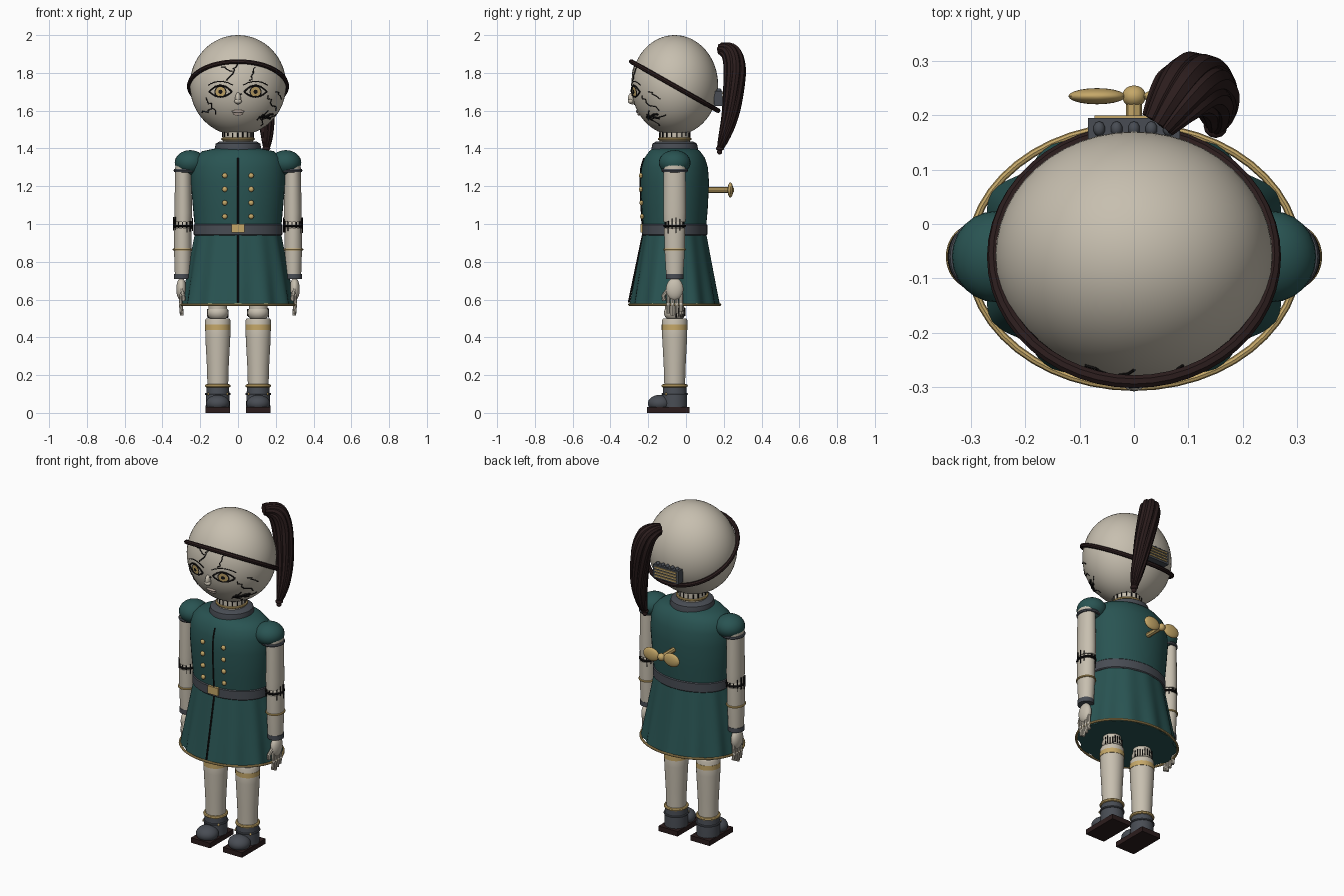
import bpy, bmesh, math, random
from mathutils import Vector, Matrix

if "Cube" in bpy.data.objects:
    bpy.data.objects.remove(bpy.data.objects["Cube"])
random.seed(4)
MID = -0.06                                   # y of the body axis
HEAD = Vector((0, MID, 1.735))
HEAD_R = Vector((0.255, 0.23, 0.265))


def material(name, r, g, b):
    m = bpy.data.materials.new(name)
    m.use_nodes = True
    m.diffuse_color = (r, g, b, 1)
    m.node_tree.nodes["Principled BSDF"].inputs["Base Color"].default_value = (r, g, b, 1)
    return m


CREAM = material("porcelain cream", .57, .52, .43)
GREEN = material("coat green", .022, .088, .085)
GREY = material("slate grey", .065, .073, .088)
BROWN = material("dark brown", .024, .012, .012)
GOLD = material("brass gold", .56, .39, .14)
BLACK = material("crack black", .008, .007, .007)
LIPS = material("pale lips", .43, .35, .3)


def place(name, mesh, mat):
    ob = bpy.data.objects.new(name, mesh)
    bpy.context.collection.objects.link(ob)
    mesh.materials.clear()
    mesh.materials.append(mat)
    for p in mesh.polygons:
        p.use_smooth = True
    mesh.set_sharp_from_angle(angle=math.radians(40))
    return ob


def finish(name, bm, mat):
    bmesh.ops.recalc_face_normals(bm, faces=bm.faces[:])
    mesh = bpy.data.meshes.new(name)
    bm.to_mesh(mesh)
    bm.free()
    return place(name, mesh, mat)


def lathe(name, mat, rings, x=0, y=MID, n=32, wave=0, lobes=12):
    """Elliptical rings (rx, ry, z) joined into a capped solid; wave adds folds downward."""
    bm = bmesh.new()
    loops = []
    for i, (rx, ry, z) in enumerate(rings):
        loop = []
        for k in range(n):
            a = math.tau * k / n
            f = 1 - wave * (1 - i / len(rings)) * (1 - math.cos(lobes * a)) / 2
            loop.append(bm.verts.new((x + rx * f * math.cos(a), y + ry * f * math.sin(a), z)))
        loops.append(loop)
    for a, b in zip(loops, loops[1:]):
        for k in range(n):
            bm.faces.new((a[k], a[(k + 1) % n], b[(k + 1) % n], b[k]))
    bm.faces.new(loops[0])
    bm.faces.new(loops[-1])
    return finish(name, bm, mat)


def ball(name, mat, centre, radii, n=20):
    bm = bmesh.new()
    m = Matrix.Translation(centre) @ Matrix.Diagonal((*radii, 1))
    bmesh.ops.create_uvsphere(bm, u_segments=n, v_segments=n * 2 // 3, radius=1, matrix=m)
    return finish(name, bm, mat)


def box(name, mat, centre, size):
    bm = bmesh.new()
    bmesh.ops.create_cube(bm, size=1, matrix=Matrix.Translation(centre) @ Matrix.Diagonal((*size, 1)))
    return finish(name, bm, mat)


def tube(name, mat, lines, r, cyclic=False, radii=None, kind="POLY", res=2):
    """Round tubes along one or more point lists."""
    cu = bpy.data.curves.new(name, "CURVE")
    cu.dimensions = "3D"
    cu.bevel_depth, cu.bevel_resolution, cu.use_fill_caps = r, res, True
    for pts in lines:
        sp = cu.splines.new(kind)
        sp.points.add(len(pts) - 1)
        for i, p in enumerate(pts):
            sp.points[i].co = (*p, 1)
            sp.points[i].radius = radii[i] if radii else 1
        sp.use_cyclic_u = cyclic
        if kind == "NURBS":
            sp.order_u, sp.use_endpoint_u, sp.resolution_u = 3, True, 5
    tmp = bpy.data.objects.new(name, cu)
    mesh = bpy.data.meshes.new_from_object(tmp)
    bpy.data.objects.remove(tmp)
    return place(name, mesh, mat)


def ring(name, mat, rx, ry, z, r, x=0, tilt=0, n=48):
    pts = [(x + rx * math.cos(a), MID + ry * math.sin(a), z - tilt * math.sin(a))
           for a in (math.tau * k / n for k in range(n))]
    return tube(name, mat, [pts], r, cyclic=True)


def spikes(name, x, r, z, h, n, arc=math.tau):
    """Short upright cracks around a joint."""
    lines = []
    for k in range(n):
        a = arc * k / n + 0.15
        c, s = x + r * math.cos(a), MID + r * math.sin(a)
        lines.append([(c, s, z - h * random.uniform(.4, 1)), (c, s, z + h * random.uniform(.4, 1))])
    return tube(name, BLACK, lines, 0.0035, res=1)


def on_face(x, z, lift=0.001):
    d = 1 - (x / HEAD_R.x) ** 2 - ((z - HEAD.z) / HEAD_R.z) ** 2
    return Vector((x, MID - HEAD_R.y * math.sqrt(max(d, 0)) - lift, z))


def patch(name, mat, x, z, r, lift):
    bm = bmesh.new()
    bm.faces.new([bm.verts.new(on_face(x + r * math.cos(a), z + r * math.sin(a), lift))
                  for a in (math.tau * k / 20 for k in range(20))])
    return finish(name, bm, mat)


def crack(x0, z0, x1, z1, n=7, jag=0.01):
    pts = []
    for i in range(n + 1):
        t = i / n
        j = jag if 0 < i < n else 0
        pts.append(on_face(x0 + (x1 - x0) * t + random.uniform(-j, j),
                           z0 + (z1 - z0) * t + random.uniform(-j, j)))
    return pts


# Head, nose and lips
ball("head", CREAM, HEAD, HEAD_R, 48)
ball("nose", CREAM, (0, -.283, 1.665), (.015, .024, .032))
ball("nose_tip", CREAM, (0, -.292, 1.65), (.02, .016, .014))
for z, w in ((1.596, .034), (1.582, .028)):
    ball("lip", LIPS, on_face(0, z), (w, .008, .008))

# Eyes with lids and brows
for s, side in ((1, "left"), (-1, "right")):
    ex, ez = s * 0.093, 1.7
    patch(side + "_eye_rim", BLACK, ex, ez, .032, .002)
    patch(side + "_iris", GOLD, ex, ez, .026, .004)
    patch(side + "_pupil", BLACK, ex, ez, .011, .006)
    steps = [k / 10 * 2 - 1 for k in range(11)]
    arcs = [[on_face(ex + .06 * t, ez + h * (1 - t * t), .003) for t in steps]
            for h in (.034, -.027)]
    tube(side + "_eyelids", BLACK, arcs, .004)
    brow = [on_face(ex + .065 * t, ez + .035 + .02 * (1 - t * t)) for t in steps]
    tube(side + "_brow", BLACK, [brow], .0025)

# Cracks in the face
tube("face_cracks", BLACK, [
    crack(.0, 1.85, -.06, 1.76), crack(-.03, 1.81, -.09, 1.83, 4),
    crack(-.17, 1.67, -.12, 1.58), crack(-.14, 1.61, -.19, 1.59, 4),
    crack(.06, 1.76, .09, 1.83, 5), crack(.16, 1.68, .2, 1.6), crack(.2, 1.7, .23, 1.66, 4),
    crack(.1, 1.55, .2, 1.58), crack(.12, 1.52, .16, 1.6, 5), crack(.0, 1.63, .02, 1.69, 4)], .003, res=1)
tube("cheek_break", BLACK, [crack(.11, 1.565, .185, 1.585, 6, .008),
                            crack(.12, 1.57, .17, 1.56, 5, .006)], .007, res=1)

# Tilted head band
ring("head_band", BROWN, .258, .23, 1.73, .0125, tilt=.13)

# Slatted plate on the back of the head
box("back_plate", GREY, (0, .172, 1.665), (.17, .045, .08))
for k in range(4):
    box("plate_slat", GOLD, (0, .196, 1.64 + k * .017), (.145, .008, .008))
for k in range(5):
    ball("plate_knob", GREY, (-.064 + k * .032, .175, 1.708), (.011, .014, .01), 10)

# Ponytail of twisted strands
PATH = [Vector(p) for p in ((.045, .185, 1.925), (.08, .235, 1.925), (.11, .262, 1.84), (.135, .252, 1.7),
                            (.15, .235, 1.57), (.155, .2, 1.45), (.15, .18, 1.4))]
HALF = [.033, .055, .06, .054, .045, .032, .016]
strands = []
for k in range(8):
    line = []
    for i, p in enumerate(PATH):
        t = (PATH[min(i + 1, 6)] - PATH[max(i - 1, 0)]).normalized()
        u = t.cross(Vector((1, 0, 0))).normalized()
        v = t.cross(u)
        a = math.tau * k / 8 + i * .25
        line.append(p + (u * math.cos(a) + v * math.sin(a)) * HALF[i] * .62)
    strands.append(line)
tube("ponytail_strands", BROWN, strands, .42, radii=HALF, kind="NURBS")
tube("ponytail_core", BROWN, [PATH], .6, radii=HALF, kind="NURBS")
ball("ponytail_tie", BROWN, (.15, .18, 1.4), (.022, .022, .012), 12)
ball("ponytail_tip", BROWN, (.15, .178, 1.382), (.014, .014, .014), 12)

# Neck and collar
lathe("neck", CREAM, [(.08, .08, 1.38), (.08, .08, 1.51)])
ring("neck_ring", GOLD, .083, .083, 1.45, .007)
spikes("neck_cracks", 0, .081, 1.475, .018, 18)
lathe("collar", GREY, [(.122, .122, 1.35), (.129, .129, 1.37), (.118, .118, 1.425), (.1, .1, 1.436)])

# Coat bodice, skirt, hem and belt
lathe("bodice", GREEN, [(.225, .163, .94), (.238, .175, 1.08), (.25, .182, 1.22), (.247, .176, 1.3),
                        (.232, .16, 1.35), (.19, .135, 1.385), (.12, .115, 1.4)], n=48)
lathe("skirt", GREEN, [(.303, .24, .57), (.285, .222, .66), (.26, .197, .79), (.228, .167, .95)],
      n=96, wave=.07)
ring("hem_trim", GOLD, .303, .24, .573, .007)
lathe("belt", GREY, [(.23, .168, .94), (.235, .173, .945), (.235, .173, .995), (.23, .168, 1)], n=48)
box("belt_buckle", GOLD, (0, -.234, .978), (.068, .016, .046))
tube("skirt_seam", BLACK, [[(0, -.228, .945), (0, -.303, .585)]], .005)
tube("bodice_seam", BLACK, [[(0, -.232, 1), (0, -.24, 1.15), (0, -.243, 1.22), (0, -.238, 1.3), (0, -.222, 1.35)]], .004)
for x in (-.07, .07):
    for k in range(4):
        ball("coat_button", GOLD, (x, -.233 - .003 * min(k, 2), 1.04 + k * .072), (.014, .01, .014), 12)

# Winding key on the back
tube("key_shaft", GOLD, [[(0, .1, 1.18), (0, .235, 1.18)]], .015)
ball("key_hub", GOLD, (0, .235, 1.18), (.022, .02, .022))
for x in (-.068, .068):
    ball("key_wing", GOLD, (x, .235, 1.18), (.053, .015, .04))

for s, side in ((1, "left_"), (-1, "right_")):
    # Arm
    ax = s * .29
    ball(side + "shoulder", GREEN, (s * .253, MID, 1.325), (.082, .084, .066), 24)
    ring(side + "shoulder_rim", GREY, .056, .06, 1.283, .01, ax - s * .015)
    lathe(side + "upper_arm", CREAM, [(.044, .058, 1.01), (.047, .06, 1.06), (.042, .058, 1.31)], ax)
    ball(side + "elbow", CREAM, (ax, MID, .995), (.044, .05, .04))
    ring(side + "elbow_band", BLACK, .047, .055, .99, .006, ax)
    spikes(side + "elbow_cracks", ax, .05, .995, .045, 14)
    lathe(side + "forearm", CREAM, [(.041, .045, .72), (.046, .054, .87), (.046, .056, .98)], ax + s * .003)
    ring(side + "forearm_ring", GOLD, .047, .054, .865, .006, ax + s * .003)
    lathe(side + "cuff", GREY, [(.044, .047, .708), (.044, .047, .735)], ax + s * .005)
    # Hand
    hx = s * .3
    ball(side + "palm", CREAM, (hx, MID, .655), (.027, .046, .06))
    for k in range(4):
        y = MID - .034 + k * .0225
        tip = .515 + .012 * abs(k - 1)
        tube(side + "finger", CREAM, [[(hx, y, .63), (hx + s * .003, y, .575), (hx - s * .002, y, tip)]], .0095)
        ball(side + "knuckle", CREAM, (hx + s * .003, y, .575), (.011, .011, .011), 10)
    tube(side + "thumb", CREAM, [[(hx, MID - .03, .66), (hx - s * .01, MID - .06, .62), (hx - s * .012, MID - .055, .595)]], .011)
    # Leg
    lx = s * .107
    lathe(side + "thigh", CREAM, [(.05, .05, .52), (.05, .05, .62)], lx)
    ball(side + "knee", CREAM, (lx, MID, .53), (.057, .057, .045))
    spikes(side + "knee_cracks", lx, .055, .53, .028, 12, math.pi)
    lathe(side + "shin", CREAM, [(.054, .054, .12), (.058, .058, .25), (.066, .066, .4), (.067, .067, .49),
                                 (.062, .062, .5)], lx)
    lathe(side + "knee_band", GOLD, [(.0685, .0685, .44), (.0685, .0685, .468)], lx)
    # Boot
    lathe(side + "boot_shaft", GREY, [(.064, .066, .025), (.063, .065, .08), (.059, .061, .135)], lx)
    ring(side + "boot_trim", GOLD, .059, .061, .143, .009, lx)
    ring(side + "boot_strap", GREY, .063, .064, .1, .006, lx)
    ball(side + "boot_toe", GREY, (lx, -.14, .05), (.063, .062, .045), 24)
    box(side + "sole", BROWN, (lx, -.093, .015), (.128, .225, .03))
    for k in (-1, 1):
        ball(side + "boot_stud", GOLD, (lx + k * .05, MID - .045, .1), (.007, .007, .007), 8)
